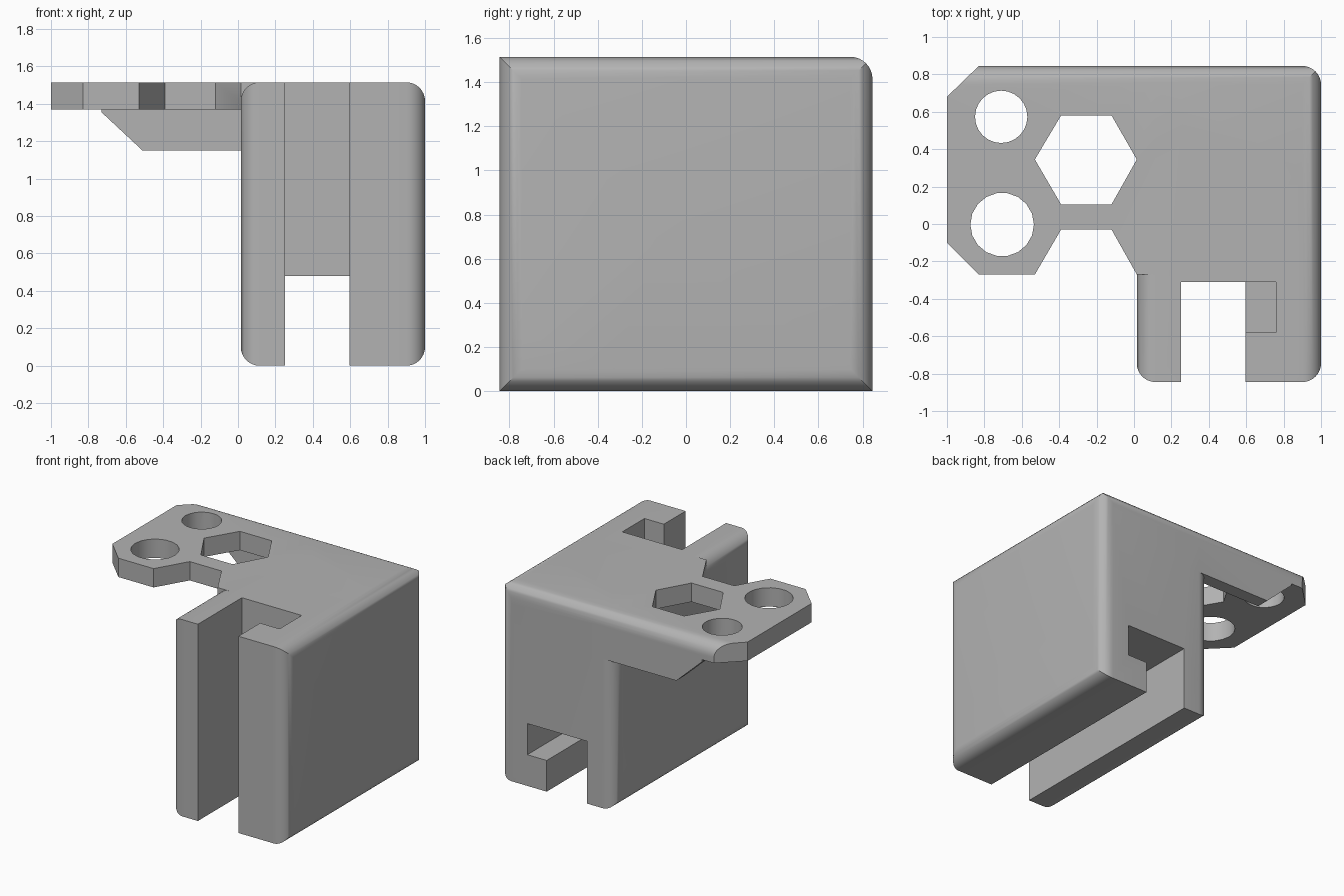
import bpy, bmesh, math
from mathutils import Vector

cube = bpy.data.objects.get("Cube")
if cube:
    bpy.data.objects.remove(cube, do_unlink=True)

grey = bpy.data.materials.new("plain grey")
grey.use_nodes = True
COLOUR = (0.45, 0.45, 0.45, 1)
grey.diffuse_color = COLOUR
grey.node_tree.nodes["Principled BSDF"].inputs["Base Color"].default_value = COLOUR


def prism(name, axis, outline, lo, hi):
    """Extrude a 2D outline along an axis; the outline uses the other two axes in order."""
    def place(p, d):
        co = list(p)
        co.insert("xyz".index(axis), d)
        return Vector(co)
    bm = bmesh.new()
    low = [bm.verts.new(place(p, lo)) for p in outline]
    high = [bm.verts.new(place(p, hi)) for p in outline]
    bm.faces.new(low)
    bm.faces.new(high)
    n = len(outline)
    for i in range(n):
        j = (i + 1) % n
        bm.faces.new((low[i], low[j], high[j], high[i]))
    bmesh.ops.recalc_face_normals(bm, faces=bm.faces)
    mesh = bpy.data.meshes.new(name)
    bm.to_mesh(mesh)
    bm.free()
    mesh.materials.append(grey)
    ob = bpy.data.objects.new(name, mesh)
    bpy.context.collection.objects.link(ob)
    return ob


def arc(cx, cy, r, start, end, steps=8):
    return [(cx + r * math.cos(math.radians(start + (end - start) * i / steps)),
             cy + r * math.sin(math.radians(start + (end - start) * i / steps)))
            for i in range(steps + 1)]


def rounded_rect(x0, y0, x1, y1, r):
    return (arc(x1 - r, y1 - r, r, 0, 90) + arc(x0 + r, y1 - r, r, 90, 180)
            + arc(x0 + r, y0 + r, r, 180, 270) + arc(x1 - r, y0 + r, r, 270, 360))


def circle(cx, cy, r, n):
    return arc(cx, cy, r, 0, 360, n)[:-1]


def combine(target, tool, operation):
    """Apply a boolean and discard the tool object."""
    tool.hide_render = True
    mod = target.modifiers.new("cut", "BOOLEAN")
    mod.operation, mod.solver, mod.object = operation, "EXACT", tool
    bpy.context.view_layer.objects.active = target
    bpy.ops.object.modifier_apply(modifier=mod.name)
    bpy.data.objects.remove(tool, do_unlink=True)


HALF, TOP, R, INNER = 0.845, 1.515, 0.1, 0.015

# Main block: rounded when seen from the front and from above
body = prism("corner_bracket", "y", rounded_rect(INNER, 0, 1, TOP, R), -1, 1)
combine(body, prism("block_plan", "z", rounded_rect(INNER, -HALF, 1, HALF, R), -1, 3), "INTERSECT")

# Mounting plate with chamfered corners and a half-hexagon notch
plate = [(-1, 0.68), (-0.83, HALF), (0.9, HALF), (0.9, 0.3), (0.2, -0.27), (INNER, -0.27),
         (-0.12, -0.03), (-0.39, -0.03), (-0.53, -0.27), (-0.83, -0.27), (-1, -0.1)]
combine(body, prism("mounting_plate", "z", plate, 1.37, TOP), "UNION")

# Thin rib under the back edge of the plate
rib = [(-0.73, 1.4), (-0.73, 1.355), (-0.51, 1.15), (0.2, 1.15), (0.2, 1.4)]
combine(body, prism("support_rib", "y", rib, HALF - 0.1, HALF), "UNION")

# Round the long top edge at the back
side = [(-2, -1), (HALF, -1)] + arc(HALF - R, TOP - R, R, 0, 90) + [(-2, TOP)]
combine(body, prism("back_edge_round", "x", side, -2, 2), "INTERSECT")

# Hexagon hole and two round holes through the plate
hexagon = [(-0.53, 0.345), (-0.39, 0.105), (-0.12, 0.105), (INNER, 0.345), (-0.12, 0.58), (-0.39, 0.58)]
holes = [hexagon, circle(-0.71, 0.573, 0.14, 24), circle(-0.705, -0.003, 0.17, 18)]
for outline in holes:
    combine(body, prism("hole", "z", outline, 1.3, 1.7), "DIFFERENCE")

# Hooked slot running down the front and along the bottom
slot = [(-2, -1), (2, -1), (2, 0.48), (-0.31, 0.48), (-0.31, 3), (-2, 3)]
hook = [(-0.58, 0.24), (2, 0.24), (2, 0.48), (-0.31, 0.48), (-0.31, 3), (-0.58, 3)]
combine(body, prism("slot", "x", slot, 0.25, 0.595), "DIFFERENCE")
combine(body, prism("hook_pocket", "x", hook, 0.4, 0.76), "DIFFERENCE")

# Smooth the rounds, keep hard edges sharp
bpy.ops.object.select_all(action="DESELECT")
body.select_set(True)
bpy.context.view_layer.objects.active = body
bpy.ops.object.shade_smooth_by_angle(angle=math.radians(30))
